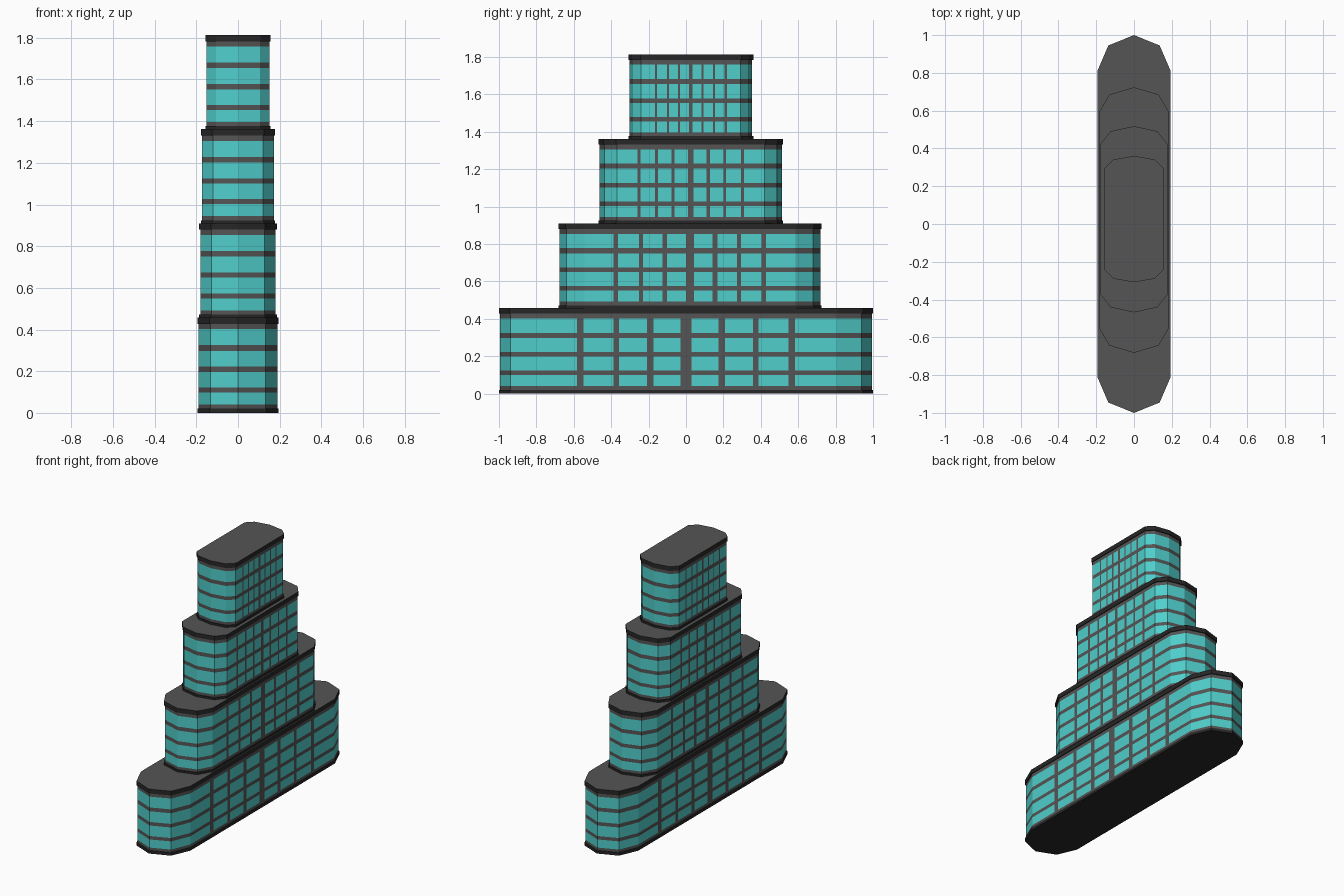
import bpy, bmesh

if "Cube" in bpy.data.objects:
    bpy.data.objects.remove(bpy.data.objects["Cube"])

def material(name, rgb):
    m = bpy.data.materials.new(name)
    m.diffuse_color = (*rgb, 1)
    m.use_nodes = True
    m.node_tree.nodes["Principled BSDF"].inputs["Base Color"].default_value = m.diffuse_color
    return m

GREY = material("wall_grey", (0.09, 0.09, 0.09))
DARK = material("trim_dark", (0.02, 0.02, 0.02))
GLASS = material("window_glass", (0.08, 0.62, 0.60))

# Upright strips between windows on the long sides (y as a share of half length)
MULLIONS = [(0.55, 0.585), (0.36, 0.39), (0.175, 0.21)]
STRIPS = [(-b, -a) for a, b in MULLIONS] + [(-0.03, 0.03)] + MULLIONS[::-1]
# Heights of the window rows within one tier
ROWS = [(0.04, 0.098), (0.122, 0.197), (0.222, 0.298), (0.325, 0.402)]
BASE_TOP, CAP_BOTTOM, CAP_TOP, STEP = 0.02, 0.427, 0.458, 0.452


def outline(half_w, half_l, cy, strips=()):
    """Rounded-end plan, anticlockwise from the front tip."""
    ys = sorted(y for s in strips for y in s)
    right = [(0.7, -0.945), (1, -0.81)] + [(1, y) for y in ys] + [(1, 0.81), (0.7, 0.945)]
    pts = [(0, -1)] + right + [(0, 1)] + [(-x, y) for x, y in reversed(right)]
    return [(x * half_w, y * half_l + cy) for x, y in pts], pts


def prism(name, pts, levels, mats, pick, closed):
    """Stack the plan at each level; pick(edge, band) gives the material."""
    bm = bmesh.new()
    rings = [[bm.verts.new((x, y, z)) for x, y in pts] for z in levels]
    n = len(pts)
    for b in range(len(levels) - 1):
        lo, hi = rings[b], rings[b + 1]
        for i in range(n):
            j = (i + 1) % n
            bm.faces.new((lo[i], lo[j], hi[j], hi[i])).material_index = pick(i, b)
    if closed:
        bm.faces.new(rings[0][::-1])
        bm.faces.new(rings[-1]).material_index = len(mats) - 1
    me = bpy.data.meshes.new(name)
    bm.to_mesh(me)
    bm.free()
    for m in mats:
        me.materials.append(m)
    ob = bpy.data.objects.new(name, me)
    bpy.context.collection.objects.link(ob)


def tier(k, half_w, half_l, cy):
    z0 = k * STEP
    rim = outline(half_w, half_l, cy)[0]
    # Dark base band and roof slab
    prism(f"tier_{k + 1}_base", rim, [z0, z0 + BASE_TOP], [DARK], lambda i, b: 0, True)
    prism(f"tier_{k + 1}_roof", rim, [z0 + CAP_BOTTOM, z0 + CAP_TOP], [DARK, GREY],
          lambda i, b: 0, True)
    # Wall with flush window bands
    pts, unit = outline(half_w - 0.005, half_l - 0.006, cy, STRIPS)
    levels = [BASE_TOP] + [z for r in ROWS for z in r] + [CAP_BOTTOM]

    def pick(i, b):
        (xa, ya), (xb, yb) = unit[i], unit[(i + 1) % len(unit)]
        mid = (ya + yb) / 2
        solid = xa == xb and any(s < mid < e for s, e in STRIPS)
        return 1 if b % 2 == 1 and not solid else 0

    prism(f"tier_{k + 1}_wall", pts, [z0 + z for z in levels], [GREY, GLASS], pick, False)


# Four stacked tiers: half width, half length, centre y
for k, size in enumerate([(0.194, 1.0, 0.0), (0.186, 0.703, 0.021),
                          (0.177, 0.493, 0.025), (0.155, 0.334, 0.026)]):
    tier(k, *size)
